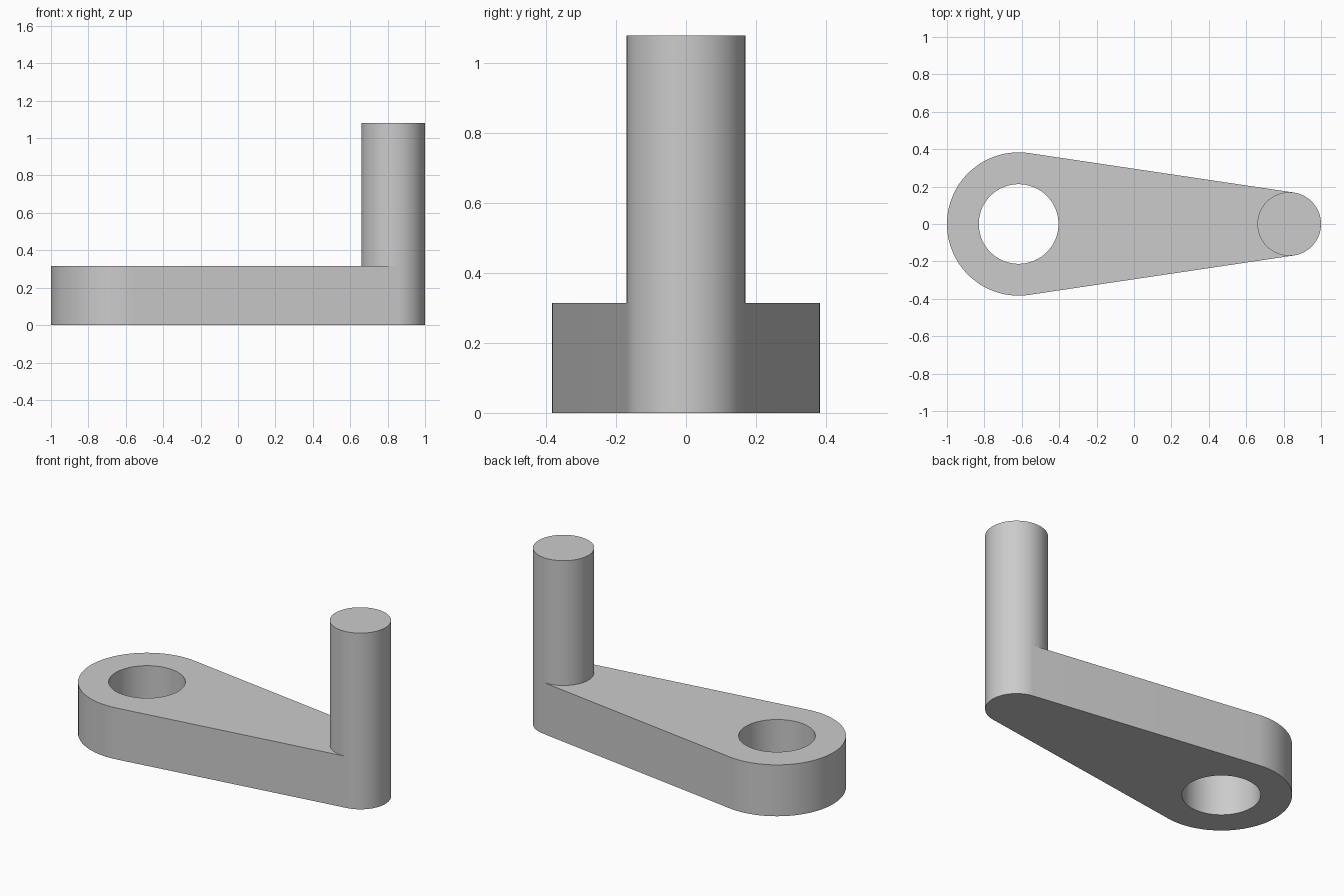
import bpy
import bmesh
from math import acos, cos, sin, pi, tau

cube = bpy.data.objects.get("Cube")
if cube:
    bpy.data.objects.remove(cube)

HUB_X, HUB_R, BORE_R = -0.617, 0.383, 0.213
PIN_X, PIN_R = 0.83, 0.17
ARM_TOP, PIN_TOP = 0.315, 1.08

grey = bpy.data.materials.new("light_grey")
grey.use_nodes = True
colour = (0.6, 0.6, 0.6, 1)
grey.diffuse_color = colour
grey.node_tree.nodes["Principled BSDF"].inputs["Base Color"].default_value = colour


def arc(x, radius, start, end, steps):
    """Points of an arc around (x, 0), both ends included."""
    angles = [start + (end - start) * i / steps for i in range(steps + 1)]
    return [(x + radius * cos(a), radius * sin(a)) for a in angles]


def prism(name, loops, bottom, top, closed_bottom=True):
    """Upright solid from an outer loop and optional hole loops."""
    bm = bmesh.new()
    caps = {bottom: [], top: []}
    for loop in loops:
        low, high = ([bm.verts.new((x, y, z)) for x, y in loop] for z in (bottom, top))
        for i in range(len(loop)):
            bm.faces.new((low[i - 1], low[i], high[i], high[i - 1]))
        for z, ring in ((bottom, low), (top, high)):
            caps[z] += [bm.edges.get((ring[i - 1], ring[i])) for i in range(len(ring))]
    for z, edges in caps.items():
        if z == top or closed_bottom:
            bmesh.ops.triangle_fill(bm, use_beauty=True, use_dissolve=False, edges=edges)
    bmesh.ops.recalc_face_normals(bm, faces=bm.faces)
    mesh = bpy.data.meshes.new(name)
    bm.to_mesh(mesh)
    bm.free()
    mesh.materials.append(grey)
    obj = bpy.data.objects.new(name, mesh)
    bpy.context.collection.objects.link(obj)
    bpy.ops.object.select_all(action="DESELECT")
    obj.select_set(True)
    bpy.context.view_layer.objects.active = obj
    bpy.ops.object.shade_smooth_by_angle(angle=pi / 6)
    return obj


# Tapered arm: two arcs joined by their common tangents, with a round bore
tangent = acos((HUB_R - PIN_R) / (PIN_X - HUB_X))
outline = arc(HUB_X, HUB_R, tangent, tau - tangent, 64)
outline += arc(PIN_X, PIN_R, -tangent, tangent, 48)
bore = arc(HUB_X, BORE_R, 0, tau, 72)[:-1]
prism("crank_arm", [outline, bore], 0, ARM_TOP)

# Handle pin, flush with the small end of the arm
pin = arc(PIN_X, PIN_R, -tangent, tangent, 48)
pin += arc(PIN_X, PIN_R, tangent, tau - tangent, 52)[1:-1]
prism("handle_pin", [pin], ARM_TOP, PIN_TOP, closed_bottom=False)
